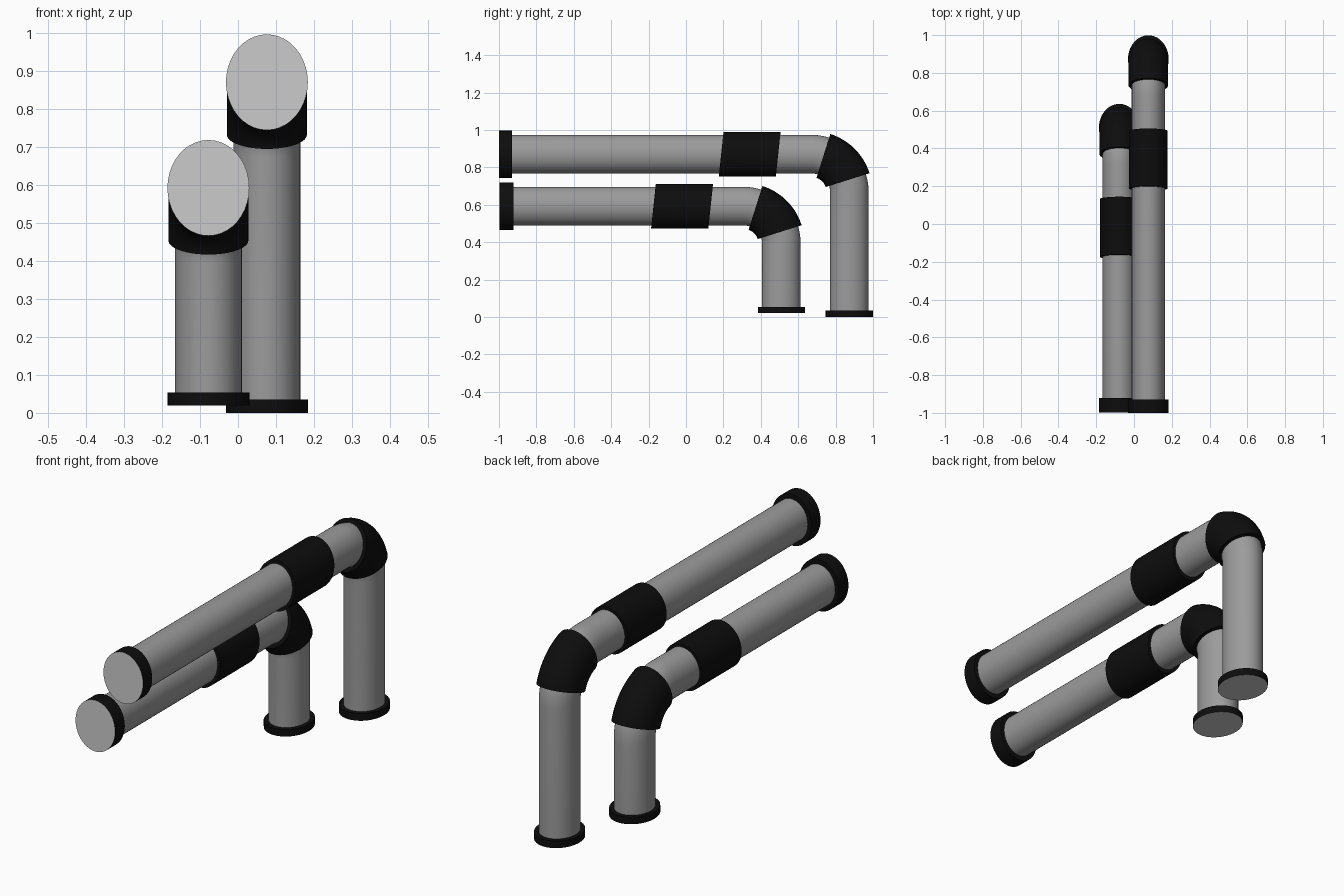
import bpy, bmesh
from math import sin, cos, pi, radians

if "Cube" in bpy.data.objects:
    bpy.data.objects.remove(bpy.data.objects["Cube"])

SEGMENTS = 40
SQUASH = 0.855      # pipes are slightly narrow across x
BEND = 0.198        # centreline radius of the elbow


def material(name, value):
    m = bpy.data.materials.new(name)
    m.diffuse_color = (value, value, value, 1)
    m.use_nodes = True
    m.node_tree.nodes["Principled BSDF"].inputs["Base Color"].default_value = m.diffuse_color
    return m


BLACK = material("black_rubber", 0.004)
GREY = material("dark_grey_pipe", 0.33)
LIGHT = material("light_grey_end", 0.75)


def sweep(name, cx, stations, radius, mats, face_end=None):
    """Tube through (y, z, normal_y, normal_z) stations in the yz plane, capped."""
    bm = bmesh.new()
    rings = []
    for y, z, ny, nz in stations:
        ring = []
        for i in range(SEGMENTS):
            t = 2 * pi * i / SEGMENTS
            s = radius * sin(t)
            ring.append(bm.verts.new((cx + radius * SQUASH * cos(t), y + s * ny, z + s * nz)))
        rings.append(ring)
    for a, b in zip(rings, rings[1:]):
        for i in range(SEGMENTS):
            j = (i + 1) % SEGMENTS
            bm.faces.new((a[i], a[j], b[j], b[i]))
    caps = [bm.faces.new(rings[0]), bm.faces.new(rings[-1])]
    if face_end is not None:
        caps[face_end].material_index = 1
    bmesh.ops.recalc_face_normals(bm, faces=bm.faces)
    me = bpy.data.meshes.new(name)
    bm.to_mesh(me)
    bm.free()
    for m in mats:
        me.materials.append(m)
    ob = bpy.data.objects.new(name, me)
    bpy.context.collection.objects.link(ob)
    bpy.ops.object.select_all(action='DESELECT')
    ob.select_set(True)
    bpy.context.view_layer.objects.active = ob
    bpy.ops.object.shade_smooth_by_angle(angle=radians(35))
    return ob


def arc(cy, cz, start, end, steps):
    """Stations around the bend, measured from the horizontal run."""
    out = []
    for i in range(steps + 1):
        a = radians(start + (end - start) * i / steps)
        out.append((cy + BEND * sin(a), cz + BEND * cos(a), sin(a), cos(a)))
    return out


def pipe_run(label, cx, y_leg, z_run, base, base_top, front, front_back, sleeve):
    cy, cz = y_leg - BEND, z_run - BEND
    # bent pipe
    path = [(front + 0.01, z_run, 0, 1)] + arc(cy, cz, 0, 90, 16) + [(y_leg, base + 0.01, 1, 0)]
    sweep(label + "_pipe", cx, path, 0.103, [GREY])
    # elbow cover
    sweep(label + "_elbow", cx, arc(cy, cz, 17.5, 72.5, 12), 0.123, [BLACK])
    # slanted coupling sleeve
    sweep(label + "_sleeve", cx, [(y, z_run, 0.105, 1) for y in sleeve], 0.12, [BLACK])
    # end flanges with light outer faces
    sweep(label + "_front_flange", cx, [(front, z_run, 0, 1), (front_back, z_run, 0, 1)],
          0.126, [BLACK, LIGHT], 0)
    sweep(label + "_base_flange", cx, [(y_leg, base, 1, 0), (y_leg, base_top, 1, 0)],
          0.126, [BLACK, LIGHT], 0)


pipe_run("tall", 0.076, 0.873, 0.870, 0.0, 0.035, -1.0, -0.929, (0.188, 0.493))
pipe_run("short", -0.078, 0.510, 0.592, 0.02, 0.054, -0.997, -0.922, (-0.174, 0.132))
